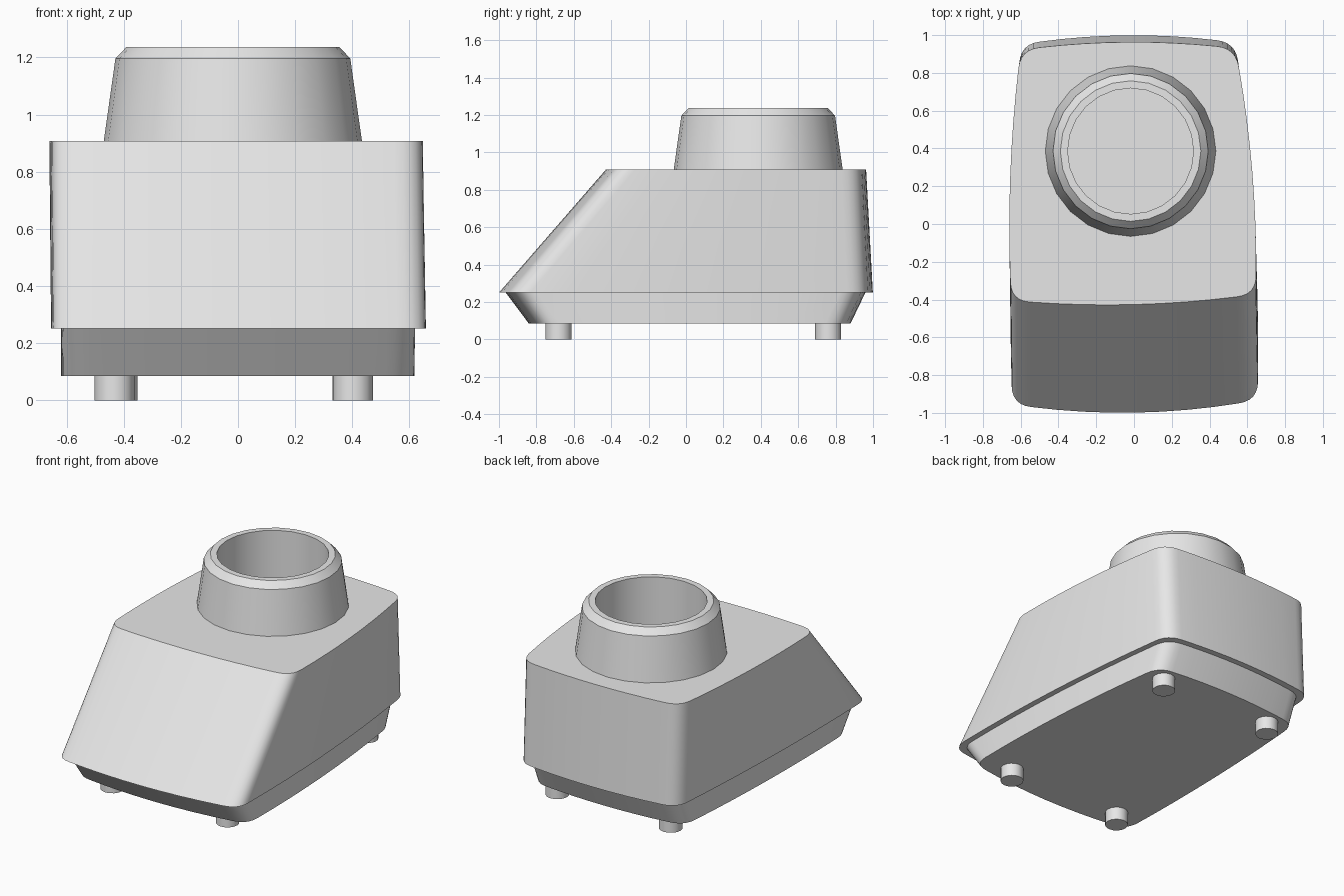
import bpy, bmesh, math
from mathutils import Vector

if "Cube" in bpy.data.objects:
    bpy.data.objects.remove(bpy.data.objects["Cube"])

grey = bpy.data.materials.new("light grey")
grey.diffuse_color = (0.8, 0.8, 0.8, 1)
grey.use_nodes = True
grey.node_tree.nodes["Principled BSDF"].inputs["Base Color"].default_value = grey.diffuse_color


def finish(name, bm):
    bmesh.ops.recalc_face_normals(bm, faces=bm.faces)
    mesh = bpy.data.meshes.new(name)
    bm.to_mesh(mesh)
    bm.free()
    mesh.materials.append(grey)
    ob = bpy.data.objects.new(name, mesh)
    bpy.context.collection.objects.link(ob)
    bpy.ops.object.select_all(action='DESELECT')
    ob.select_set(True)
    bpy.context.view_layer.objects.active = ob
    bpy.ops.object.shade_smooth_by_angle(angle=math.radians(30))
    return ob


def outline(z, corners, bulges, radius=0.1, side_steps=8, corner_steps=6):
    """Counter-clockwise four-sided outline with bowed sides and round corners."""
    pts = [Vector(c) for c in corners]
    sides = []
    for i in range(4):
        a, b = pts[i], pts[(i + 1) % 4]
        d = b - a
        out = Vector((d.y, -d.x)).normalized()
        t0 = radius / d.length
        side = []
        for k in range(side_steps + 1):
            t = t0 + (1 - 2 * t0) * k / side_steps
            side.append(a + d * t + out * (4 * bulges[i] * t * (1 - t)))
        sides.append(side)
    ring = []
    for i in range(4):
        ring += sides[i]
        p0, p2 = sides[i][-1], sides[(i + 1) % 4][0]
        # aim the corner curve at the meeting point of the two side tangents
        u = p0 - sides[i][-2]
        v = p2 - sides[(i + 1) % 4][1]
        w = p2 - p0
        s = (w.x * v.y - w.y * v.x) / (u.x * v.y - u.y * v.x)
        p1 = p0 + u * s
        for k in range(1, corner_steps):
            t = k / corner_steps
            ring.append(p0 * (1 - t) ** 2 + p1 * 2 * t * (1 - t) + p2 * t * t)
    return [(p.x, p.y, z) for p in ring]


def loft(name, low, high):
    bm = bmesh.new()
    a = [bm.verts.new(p) for p in low]
    b = [bm.verts.new(p) for p in high]
    n = len(a)
    for i in range(n):
        j = (i + 1) % n
        bm.faces.new((a[i], a[j], b[j], b[i]))
    bm.faces.new(a[::-1])
    bm.faces.new(b)
    return finish(name, bm)


# Upper housing with the sloping front; corners go front left, front right, back right, back left
loft("upper_housing",
     outline(0.252, [(-0.645, -0.955), (0.655, -0.932), (0.537, 0.96), (-0.6, 0.95)],
             (0.055, 0.04, 0.044, 0.027)),
     outline(0.908, [(-0.65, -0.405), (0.645, -0.372), (0.537, 0.93), (-0.6, 0.922)],
             (0.038, 0.035, 0.037, 0.03)))

# Lower tray, set in slightly and tapering at front and back
loft("lower_tray",
     outline(0.085, [(-0.61, -0.795), (0.615, -0.78), (0.51, 0.845), (-0.572, 0.835)],
             (0.053, 0.035, 0.04, 0.025)),
     outline(0.252, [(-0.61, -0.92), (0.618, -0.9), (0.505, 0.922), (-0.568, 0.912)],
             (0.055, 0.037, 0.043, 0.026)))

# Open collar on top, turned from a profile of (radius, height)
profile = [(0.452, 0.905), (0.411, 1.196), (0.372, 1.237), (0.333, 1.237), (0.333, 0.905)]
SIDES = 24
bm = bmesh.new()
rings = []
for r, z in profile:
    rings.append([bm.verts.new((-0.018 + r * math.cos(math.tau * i / SIDES),
                                0.386 + r * math.sin(math.tau * i / SIDES), z))
                  for i in range(SIDES)])
for a, b in zip(rings, rings[1:]):
    for i in range(SIDES):
        j = (i + 1) % SIDES
        bm.faces.new((a[i], a[j], b[j], b[i]))
finish("collar", bm)

# Four short feet
feet = {"front_left": (-0.433, -0.682), "front_right": (0.402, -0.682),
        "back_left": (-0.422, 0.76), "back_right": (0.4, 0.76)}
for name, (x, y) in feet.items():
    bm = bmesh.new()
    bmesh.ops.create_cone(bm, cap_ends=True, segments=16, radius1=0.07, radius2=0.07, depth=0.09)
    bmesh.ops.translate(bm, verts=bm.verts, vec=(x, y, 0.045))
    finish(name + "_foot", bm)
